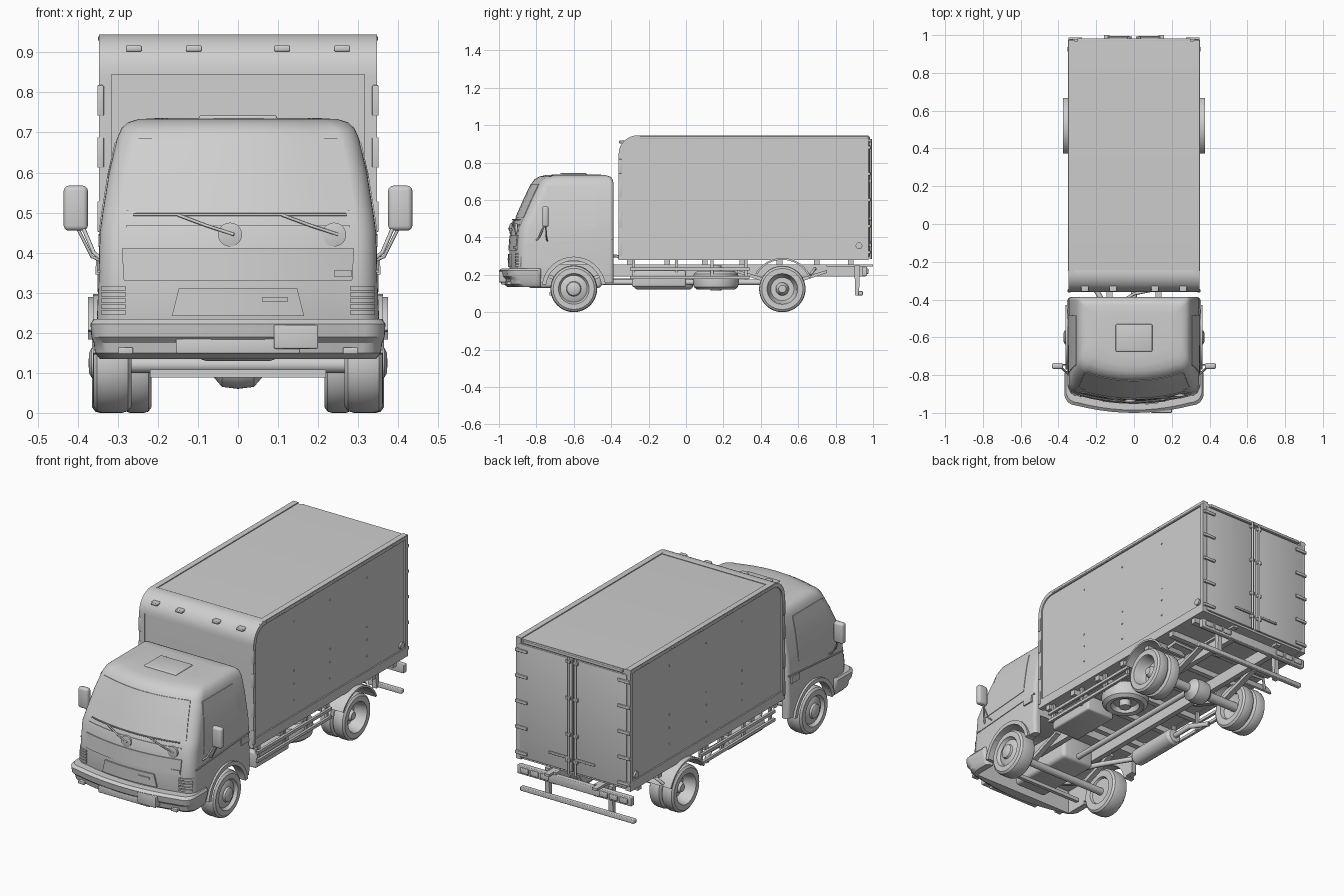
import bpy, bmesh, math
from mathutils import Vector

if "Cube" in bpy.data.objects:
    bpy.data.objects.remove(bpy.data.objects["Cube"])

grey = bpy.data.materials.new("plain_grey")
grey.diffuse_color = (0.62, 0.62, 0.62, 1)
grey.use_nodes = True
grey.node_tree.nodes["Principled BSDF"].inputs["Base Color"].default_value = grey.diffuse_color

# ---------- helpers ----------
def smooth(me):
    me.shade_smooth()
    me.set_sharp_from_angle(angle=math.radians(32))

def mk(name, verts, faces, mirror=False, bevel=0):
    bm = bmesh.new()
    for s in ((1, -1) if mirror else (1,)):
        vs = [bm.verts.new((s * v[0], v[1], v[2])) for v in verts]
        for f in faces:
            bm.faces.new([vs[i] for i in f])
    bmesh.ops.remove_doubles(bm, verts=bm.verts, dist=1e-5)
    bmesh.ops.recalc_face_normals(bm, faces=bm.faces)
    if bevel:
        bmesh.ops.bevel(bm, geom=list(bm.edges), offset=bevel, segments=3, profile=0.5, affect='EDGES')
    me = bpy.data.meshes.new(name)
    bm.to_mesh(me)
    bm.free()
    smooth(me)
    me.materials.append(grey)
    ob = bpy.data.objects.new(name, me)
    bpy.context.collection.objects.link(ob)
    return ob

def loft(name, rings, mirror=False, closed=False, bevel=0):
    n, m = len(rings[0]), len(rings)
    verts = [p for r in rings for p in r]
    faces = [(i * n + j, i * n + (j + 1) % n, (i + 1) % m * n + (j + 1) % n, (i + 1) % m * n + j)
             for i in range(m if closed else m - 1) for j in range(n)]
    if not closed:
        faces += [tuple(range(n)), tuple(range((m - 1) * n, m * n))]
    return mk(name, verts, faces, mirror, bevel)

def prism(name, yz, x0, x1, mirror=False, bevel=0):
    return loft(name, [[(x, y, z) for y, z in yz] for x in (x0, x1)], mirror, bevel=bevel)

def box(name, x0, x1, y0, y1, z0, z1, mirror=False, bevel=0):
    return prism(name, [(y0, z0), (y1, z0), (y1, z1), (y0, z1)], x0, x1, mirror, bevel)

def band(name, outer, inner, x0, x1, mirror=False, closed=True):
    rings = [[(x0, *o), (x1, *o), (x1, *i), (x0, *i)] for o, i in zip(outer, inner)]
    return loft(name, rings, mirror, closed)

def lathe(name, prof, c, axis='x', mirror=False, seg=48):
    rings = []
    for k in range(seg):
        a = 2 * math.pi * k / seg
        put = {'x': lambda r, h: (h, r * math.cos(a), r * math.sin(a)),
               'y': lambda r, h: (r * math.cos(a), h, r * math.sin(a)),
               'z': lambda r, h: (r * math.cos(a), r * math.sin(a), h)}[axis]
        rings.append([tuple(Vector(put(r, h)) + Vector(c)) for r, h in prof])
    n = len(prof)
    faces = [(i * n + j, i * n + j + 1, (i + 1) % seg * n + j + 1, (i + 1) % seg * n + j)
             for i in range(seg) for j in range(n - 1)]
    return mk(name, [p for r in rings for p in r], faces, mirror)

def tube(name, pts, r, mirror=False):
    cu = bpy.data.curves.new(name, 'CURVE')
    cu.dimensions, cu.bevel_depth, cu.bevel_resolution, cu.use_fill_caps = '3D', r, 2, True
    for s in ((1, -1) if mirror else (1,)):
        sp = cu.splines.new('POLY')
        sp.points.add(len(pts) - 1)
        for p, q in zip(sp.points, pts):
            p.co = (s * q[0], q[1], q[2], 1)
    cu.materials.append(grey)
    bpy.context.collection.objects.link(bpy.data.objects.new(name, cu))

def arc(cy, cz, r, a0, a1, n=16):
    return [(cy + r * math.cos(math.radians(a0 + (a1 - a0) * i / n)),
             cz + r * math.sin(math.radians(a0 + (a1 - a0) * i / n))) for i in range(n + 1)]

def cut(ob, cutters):
    for c in cutters:
        m = ob.modifiers.new("cut", 'BOOLEAN')
        m.object, m.operation, m.solver = c, 'DIFFERENCE', 'EXACT'
    me = bpy.data.meshes.new_from_object(ob.evaluated_get(bpy.context.evaluated_depsgraph_get()))
    ob.modifiers.clear()
    ob.data = me
    smooth(me)

# ---------- cab shell ----------
CAB = [(.155, .348, -.93, -.387), (.24, .352, -.945, -.387), (.33, .348, -.945, -.387), (.45, .345, -.935, -.387),
       (.50, .338, -.912, -.387), (.60, .322, -.868, -.387), (.685, .302, -.828, -.387), (.71, .291, -.81, -.392),
       (.725, .275, -.785, -.405), (.733, .25, -.75, -.43), (.736, .2, -.70, -.47)]
R, BOW = .06, .04

def ring(z, w, yf, yr):
    half = [(x, y) for x, y in arc(w - .02, yr - .02, .02, 90, 0, 5)]
    half += [(x, y) for x, y in arc(w - R, yf + R + BOW, R, 0, -90, 8)]
    half += [((w - R) * k, yf + BOW * k * k) for k in (.8, .6, .4, .2)]
    return [(x, y, z) for x, y in half] + [(0, yf, z)] + [(-x, y, z) for x, y in reversed(half)]

def cab_at(z):
    for a, b in zip(CAB, CAB[1:]):
        if z <= b[0]:
            t = max(0, (z - a[0]) / (b[0] - a[0]))
            return [p + (q - p) * t for p, q in zip(a, b)]

def front(x, z, out):
    _, w, yf, _ = cab_at(z)
    d = min(max(abs(x) - (w - R), 0), R * .98)
    return (x, yf + BOW * min(1, abs(x) / (w - R)) ** 2 + R - math.sqrt(R * R - d * d) - out, z)

def side(y, z, out):
    return (cab_at(z)[1] + out, y, z)

def sheet(name, fn, q, out=.004, mirror=False, n=10, m=6):
    # plate that follows the cab surface; q = four corners (u, v)
    P = [Vector(p) for p in q]
    verts, faces, L = [], [], (n + 1) * (m + 1)
    for o in (out, -.006):
        for j in range(m + 1):
            for i in range(n + 1):
                p = P[0].lerp(P[1], i / n).lerp(P[3].lerp(P[2], i / n), j / m)
                verts.append(fn(p.x, p.y, o))
    for k in (0, L):
        faces += [(k + j * (n + 1) + i, k + j * (n + 1) + i + 1, k + (j + 1) * (n + 1) + i + 1, k + (j + 1) * (n + 1) + i)
                  for j in range(m) for i in range(n)]
    rim = list(range(n)) + [j * (n + 1) + n for j in range(m)] + [L - 1 - i for i in range(n)] \
        + [(m - j) * (n + 1) for j in range(m)]
    faces += [(a, b, b + L, a + L) for a, b in zip(rim, rim[1:] + rim[:1])]
    return mk(name, verts, faces, mirror)

cab = loft("cab", [ring(*c) for c in CAB])
bumper = loft("front_bumper", [ring(*c) for c in [(.135, .345, -.955, -.775), (.15, .357, -.975, -.775),
              (.175, .36, -.98, -.775), (.19, .366, -.995, -.775), (.222, .368, -1.0, -.775), (.234, .36, -.985, -.775)]])
arch = lathe("arch_cutter", [(0, -.5), (.15, -.5), (.15, .5), (0, .5)], (0, -.6, .125))
under = box("under_cutter", -.31, .31, -.90, -.2, -.1, .265)
cut(cab, [arch, under])
cut(bumper, [under])
for o in (arch, under):
    bpy.data.objects.remove(o)

# cab details
sheet("windscreen", front, [(-.295, .505), (.295, .505), (.262, .685), (-.262, .685)], .003)
sheet("hood_panel", front, [(-.285, .33), (.285, .33), (.29, .41), (-.29, .41)], .005)
sheet("cowl_strip", front, [(-.28, .463), (.28, .463), (.28, .468), (-.28, .468)], .004, m=1)
sheet("grille", front, [(-.165, .242), (.165, .242), (.148, .31), (-.148, .31)], .007)
sheet("grille_badge_plate", front, [(.06, .278), (.125, .278), (.125, .288), (.06, .288)], .012, m=1)
sheet("hood_plate", front, [(.24, .34), (.285, .34), (.285, .355), (.24, .355)], .009, m=1)
for i in range(5):
    sheet("headlight_rib", front, [(.28, .245 + i * .015), (.342, .245 + i * .015), (.342, .255 + i * .015),
          (.28, .255 + i * .015)], .007, True, m=1)
sheet("side_window", side, [(-.795, .415), (-.48, .44), (-.485, .675), (-.745, .675)], .003, True)
sheet("side_trim", side, [(-.86, .35), (-.395, .385), (-.395, .392), (-.86, .357)], .004, True, m=1)
sheet("door_handle", side, [(-.475, .345), (-.41, .345), (-.41, .38), (-.475, .38)], .008, True)
band("front_arch_flare", arc(-.6, .125, .172, 8, 172), arc(-.6, .125, .15, 8, 172), .31, .362, True, False)
box("roof_hatch", -.097, .097, -.675, -.53, .72, .743, bevel=.006)
box("number_plate", .09, .2, -1.0, -.96, .16, .22, bevel=.004)
box("bumper_vent", -.155, .155, -.988, -.95, .148, .185, bevel=.004)
box("fog_light", .262, .3, -.958, -.92, .147, .163, True, .003)
for x in (-.02, .24):
    f = lambda a, b: front(a, b, .012)
    lathe("wiper_pivot", [(0, -.012), (.03, -.006), (.03, .006), (0, .012)], front(x, .445, 0), 'y', seg=20)
    tube("wiper_arm", [f(x + .01, .445), f(x - .06, .468), f(x - .13, .494)], .004)
    tube("wiper_blade", [f(x - .24 + .27 * k / 6, .495) for k in range(7)], .0035)

# mirrors
box("mirror", .375, .435, -.768, -.735, .455, .567, True, .012)
tube("mirror_arm", [(.342, -.80, .385), (.36, -.785, .40), (.39, -.755, .47), (.405, -.745, .53)], .005, True)
tube("mirror_stay", [(.342, -.74, .38), (.365, -.745, .39), (.40, -.75, .46)], .004, True)

# ---------- cargo box ----------
def outline(d, b):
    return [(-.36 + d, .28 + b)] + arc(-.26, .845, .1 - d, 180, 90, 10) + [(.975 - d, .945 - d), (.975 - d, .28 + b)]

prism("cargo_box", outline(.005, .003), -.34, .34)
band("box_side_frame", outline(0, 0), outline(.022, .05), .316, .347, True)
band("box_front_cap", arc(-.26, .845, .1, 180, 80, 12), arc(-.26, .845, .08, 180, 80, 12), -.34, .34, closed=False)
box("roof_edge", .334, .349, -.25, .975, .928, .941, True, .003)
for x in (.11, .26):
    box("roof_marker", x - .02, x + .02, -.358, -.32, .902, .917, True, .004)
for z in (.34, .49, .65, .78):
    box("corner_bracket", .335, .351, -.362, -.345, z - .038, z + .038, True, .002)
for y in (0, .31, .63):
    for z in (.41, .50, .57, .84):
        lathe("panel_rivet", [(.005, .335), (.005, .343), (0, .344)], (0, y, z), 'x', True, 8)
lathe("fuel_cap_round", [(.018, .335), (.018, .35), (0, .352)], (0, .925, .355), 'x', True, 20)

# rear doors
box("rear_door", .003, .325, .965, .98, .295, .915, True, .003)
box("rear_top_lamp_bar", -.3, .3, .965, .983, .922, .938, bevel=.003)
tube("lock_rod", [(.022, .988, .285), (.022, .988, .925)], .006, True)
box("lock_handle", .022, .14, .984, .994, .368, .38, True, .003)
for z in (.32, .46, .6, .74, .88):
    box("door_hinge", .275, .347, .975, .988, z - .008, z + .008, True, .002)
for z in (.36, .5, .7, .9):
    box("rod_guide", .01, .036, .975, .992, z - .009, z + .009, True, .002)

# ---------- chassis ----------
box("chassis_rail", .115, .145, -.88, .96, .19, .255, True)
box("rail_end", .13, .16, .75, 1.0, .243, .256, True)
for y in (-.3, -.1, .1, .3, .5, .7, .88):
    box("floor_beam", -.335, .335, y - .015, y + .015, .252, .284)
box("rear_lamp_bar", -.345, .345, .94, .968, .195, .243, bevel=.004)
for x in (.18, .24, .30):
    box("rear_lamp", x - .025, x + .025, .96, .976, .205, .233, True, .004)
prism("underrun_hanger", [(.90, .25), (.93, .25), (.925, .09), (.905, .09)], .18, .205, True)
box("underrun_bar", -.345, .345, .92, .945, .09, .113, bevel=.004)
for z in (.185, .23):
    box("side_guard_rail", .318, .332, -.30, .34, z - .008, z + .008, True)
for y in (-.28, -.05, .14, .32):
    box("side_guard_post", .306, .32, y - .008, y + .008, .175, .282, True)
box("under_box", .14, .312, -.29, .0, .135, .222, bevel=.01)
tube("cab_gap_pipe", [(-.05, -.4, .3), (.0, -.37, .3), (.1, -.35, .29)], .008)
box("engine", -.1, .1, -.85, -.45, .13, .27, bevel=.02)

# drivetrain
lathe("drive_shaft", [(0, -.45), (.015, -.45), (.015, .5), (0, .5)], (0, 0, .16), 'y', seg=16)
lathe("silencer", [(0, -.16), (.035, -.155), (.045, -.14), (.045, .14), (.035, .155), (0, .16)], (-.25, -.12, .165), 'y')
tube("exhaust_pipe", [(-.08, -.6, .17), (-.14, -.45, .165), (-.25, -.27, .165)], .014)
tube("tail_pipe", [(-.25, .03, .165), (-.25, .15, .17), (-.3, .25, .16)], .014)
lathe("rear_axle", [(0, -.3), (.025, -.3), (.025, -.07), (.06, -.04), (.065, 0), (.06, .04), (.025, .07), (.025, .3), (0, .3)],
      (0, .515, .125))
lathe("front_axle", [(0, -.3), (.02, -.3), (.02, .3), (0, .3)], (0, -.6, .12), seg=20)
box("front_crossbar", -.22, .22, -.73, -.71, .088, .108)
for y, h in ((-.6, .2), (.515, .24)):
    top, low = [(y - h, .225), (y, .155), (y + h, .225)], [(y + h, .21), (y, .13), (y - h, .21)]
    prism("leaf_spring", top + low, .165, .195, True)

# ---------- wheels ----------
lathe("front_wheel", [(0, .28), (.07, .28), (.075, .268), (.11, .266), (.121, .275), (.125, .29), (.125, .338), (.121, .352),
      (.11, .361), (.082, .362), (.077, .35), (.072, .345), (.06, .352), (.04, .356), (.036, .366), (.025, .372), (0, .373)],
      (0, -.6, .125), 'x', True)
lathe("rear_wheel", [(0, .26), (.07, .24), (.075, .218), (.11, .216), (.121, .224), (.124, .235), (.124, .27), (.12, .28),
      (.105, .288), (.105, .292), (.12, .3), (.124, .31), (.124, .345), (.121, .356), (.11, .364), (.082, .364), (.077, .352),
      (.072, .32), (.062, .3), (.035, .3), (.03, .325), (.02, .34), (0, .342)], (0, .515, .124), 'x', True)
band("rear_mudguard", arc(.515, .125, .165, 22, 150), arc(.515, .125, .155, 22, 150), .21, .375, True, False)
tube("mudguard_stay_rear", [(.15, .69, .23), (.3, .69, .235), (.33, .665, .2)], .008, True)
lathe("spare_wheel", [(0, -.02), (.065, -.02), (.075, -.045), (.1, -.05), (.118, -.035), (.124, 0), (.118, .035), (.1, .05),
      (.075, .045), (.065, .02), (0, .02)], (.195, .16, .17), 'z')
lathe("spare_hanger", [(0, -.055), (.03, -.055), (.03, .08), (0, .08)], (.195, .16, .17), 'z', seg=20)
